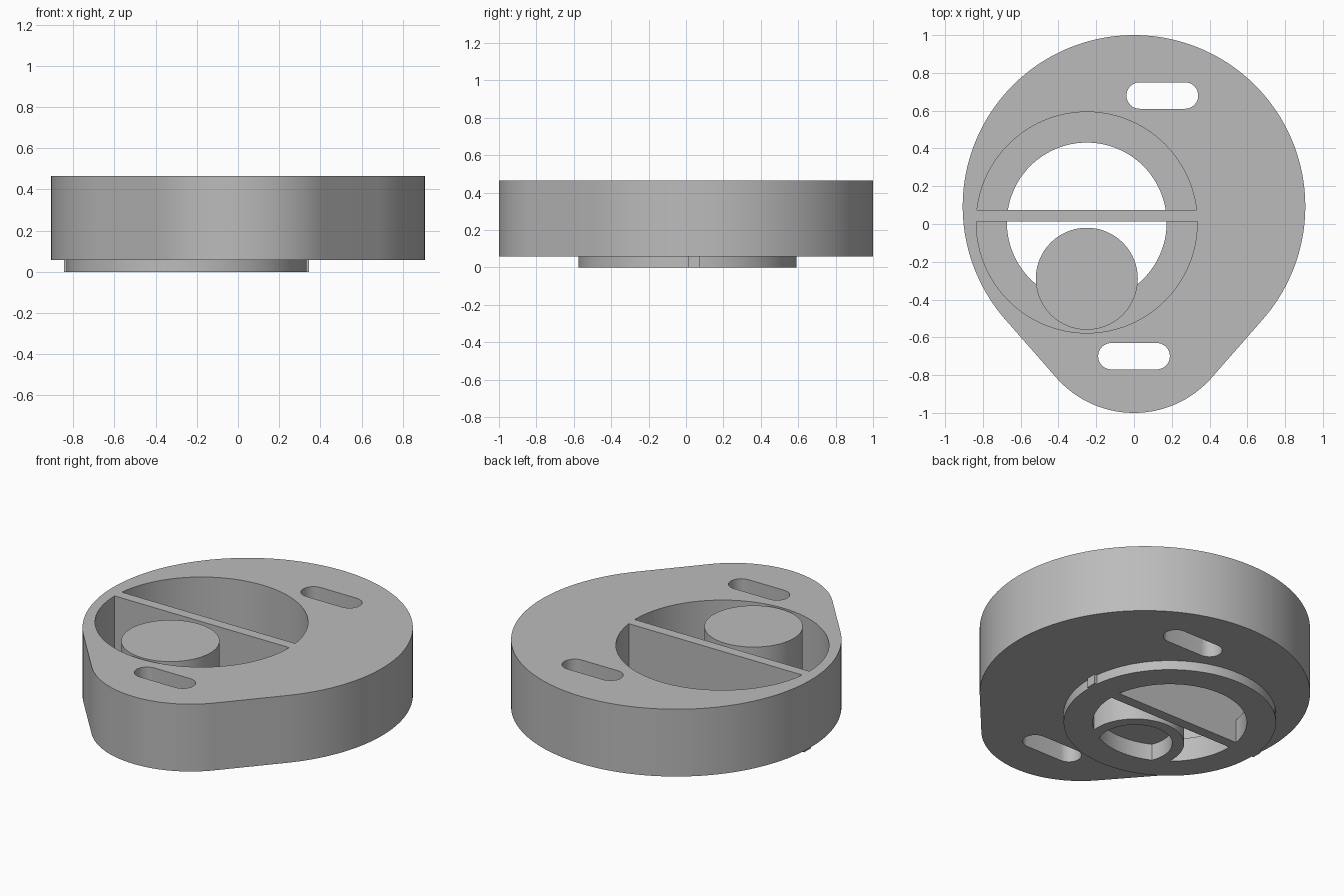
import bpy, bmesh, math
from mathutils import Vector

if "Cube" in bpy.data.objects:
    bpy.data.objects.remove(bpy.data.objects["Cube"], do_unlink=True)

TOP, BASE, FLOOR = 0.465, 0.057, 0.14
CX, CY = -0.25, 0.008          # axis of the round cavity

grey = bpy.data.materials.new("plain grey")
grey.use_nodes = True
grey.diffuse_color = (0.5, 0.5, 0.5, 1)
grey.node_tree.nodes["Principled BSDF"].inputs["Base Color"].default_value = (0.5, 0.5, 0.5, 1)


def arc(cx, cy, r, start, end, n):
    return [(cx + r * math.cos(start + (end - start) * i / n),
             cy + r * math.sin(start + (end - start) * i / n)) for i in range(n + 1)]


def circle(cx, cy, r, n=96):
    return arc(cx, cy, r, 0, math.tau, n)[:-1]


def slot(cx, cy, half, r):
    q = math.pi / 2
    return arc(cx + half - r, cy, r, -q, q, 16) + arc(cx - half + r, cy, r, q, 3 * q, 16)


def prism(name, outline, z0, z1):
    """Extrude a closed outline between two heights."""
    bm = bmesh.new()
    face = bm.faces.new([bm.verts.new((x, y, z0)) for x, y in outline])
    new = bmesh.ops.extrude_face_region(bm, geom=[face])["geom"]
    bmesh.ops.translate(bm, vec=Vector((0, 0, z1 - z0)),
                        verts=[v for v in new if isinstance(v, bmesh.types.BMVert)])
    bmesh.ops.recalc_face_normals(bm, faces=bm.faces)
    mesh = bpy.data.meshes.new(name)
    bm.to_mesh(mesh)
    bm.free()
    mesh.materials.append(grey)
    ob = bpy.data.objects.new(name, mesh)
    bpy.context.collection.objects.link(ob)
    return ob


def combine(target, other, operation):
    """Apply a boolean and discard the helper."""
    mod = target.modifiers.new("boolean", "BOOLEAN")
    mod.operation, mod.object, mod.solver = operation, other, "EXACT"
    bpy.context.view_layer.objects.active = target
    bpy.ops.object.modifier_apply(modifier=mod.name)
    bpy.data.objects.remove(other, do_unlink=True)


# Housing: two arcs joined by tangent flanks
R, r = 0.907, 0.547
big_y, small_y = 1 - R, r - 1
t = math.asin((R - r) / (big_y - small_y))
outline = arc(0, big_y, R, -t, math.pi + t, 120) + arc(0, small_y, r, math.pi + t, math.tau - t, 48)
housing = prism("housing", outline, BASE, TOP)

# Round boss below the housing
combine(housing, prism("boss", circle(CX, CY, 0.583), 0, BASE + 0.02), "UNION")

# Cavity, floor opening and mounting slots
for shape, z0 in ((circle(CX, CY, 0.585), FLOOR), (circle(CX, CY, 0.423), -1),
                  (slot(0.15, 0.68, 0.19, 0.07), -1), (slot(0, -0.70, 0.19, 0.07), -1)):
    combine(housing, prism("cutter", shape, z0, 1), "DIFFERENCE")

# Divider wall across the cavity, its ends showing as tabs on the boss
h = 0.595
divider = prism("divider", [(CX - h, 0.012), (CX + h, 0.012), (CX + h, 0.075), (CX - h, 0.075)], 0, TOP)

# Round post with a shallow blind bore underneath
post = prism("post", circle(CX, -0.29, 0.27), 0, TOP)
combine(post, prism("cutter", circle(CX, -0.29, 0.205), -1, 0.10), "DIFFERENCE")

for ob in (housing, divider, post):
    bpy.ops.object.select_all(action="DESELECT")
    ob.select_set(True)
    bpy.context.view_layer.objects.active = ob
    bpy.ops.object.shade_smooth_by_angle(angle=math.radians(30))
